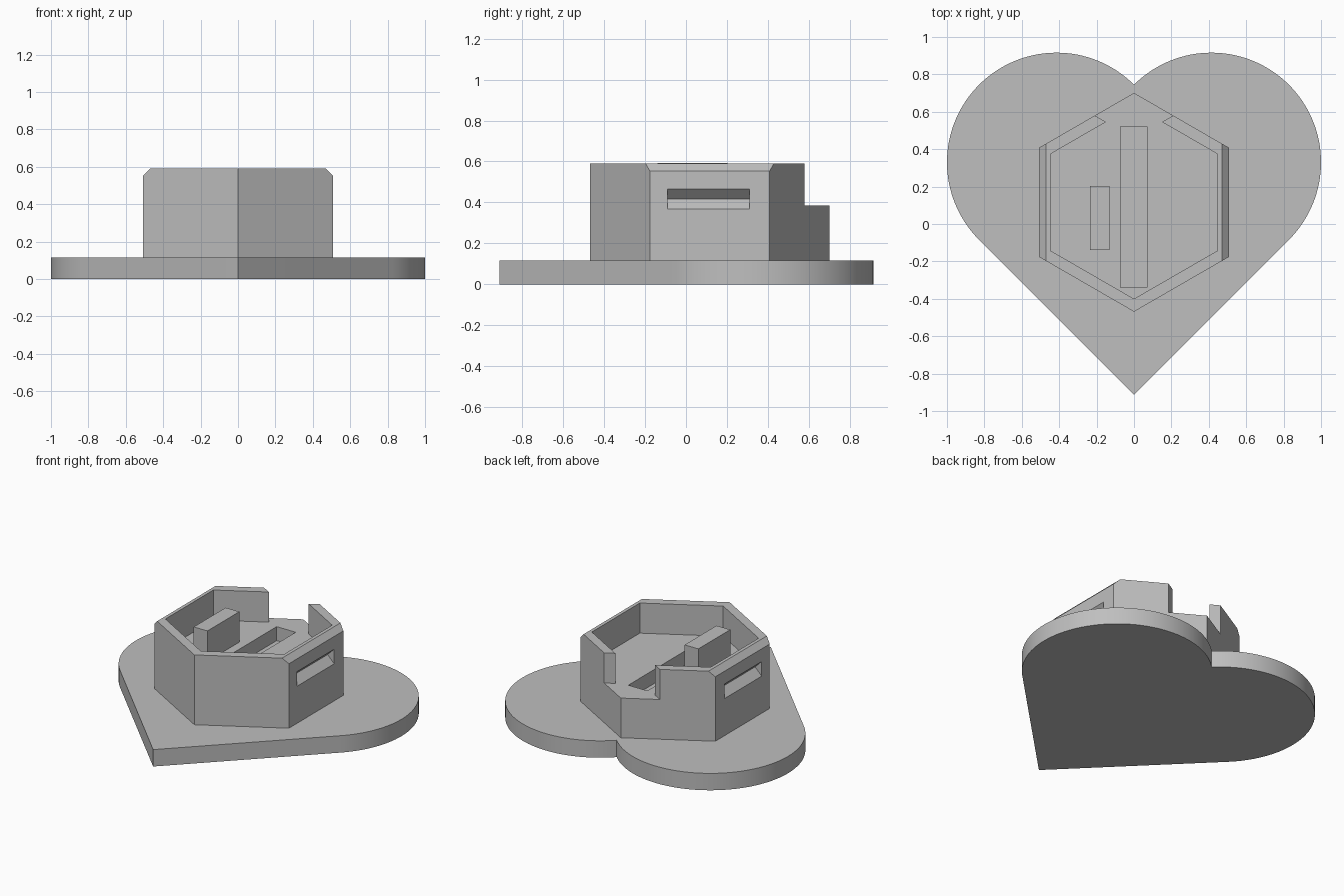
import bpy, bmesh, math
from mathutils import Vector

cube = bpy.data.objects.get("Cube")
if cube:
    bpy.data.objects.remove(cube, do_unlink=True)

grey = bpy.data.materials.new("plain grey")
grey.use_nodes = True
grey.diffuse_color = (0.52, 0.52, 0.52, 1)
grey.node_tree.nodes["Principled BSDF"].inputs["Base Color"].default_value = (0.52, 0.52, 0.52, 1)


def prism(name, outline, low, high, along_y=False):
    """Extrude an xy outline along z, or an xz outline along y."""
    def place(p, t):
        return Vector((p[0], t, p[1])) if along_y else Vector((p[0], p[1], t))
    bm = bmesh.new()
    face = bm.faces.new([bm.verts.new(place(p, low)) for p in outline])
    ext = bmesh.ops.extrude_face_region(bm, geom=[face])
    moved = [v for v in ext["geom"] if isinstance(v, bmesh.types.BMVert)]
    shift = place((0, 0), high - low)
    bmesh.ops.translate(bm, verts=moved, vec=shift)
    bmesh.ops.recalc_face_normals(bm, faces=bm.faces)
    mesh = bpy.data.meshes.new(name)
    bm.to_mesh(mesh)
    bm.free()
    mesh.materials.append(grey)
    obj = bpy.data.objects.new(name, mesh)
    bpy.context.collection.objects.link(obj)
    return obj


def cut(target, cutter, operation="DIFFERENCE"):
    cutter.hide_render = True
    mod = target.modifiers.new("cut", "BOOLEAN")
    mod.operation, mod.solver, mod.object = operation, "EXACT", cutter
    bpy.ops.object.select_all(action="DESELECT")
    bpy.context.view_layer.objects.active = target
    target.select_set(True)
    bpy.ops.object.modifier_apply(modifier=mod.name)
    bpy.data.objects.remove(cutter, do_unlink=True)


def box(x0, x1, y0, y1):
    return [(x0, y0), (x1, y0), (x1, y1), (x0, y1)]


def hexagon(radius):
    return [(radius * math.sin(math.pi * i / 3), 0.116 + radius * math.cos(math.pi * i / 3))
            for i in range(6)]


# Heart plate: right lobe arc, mirrored, closed by the tip
cx, cy, r = 0.414, 0.33, 0.586
start, end = -math.pi / 4, math.pi * 0.75
end = math.pi - math.acos(cx / r)
steps = 64
lobe = []
for i in range(steps + 1):
    a = start + (end - start) * i / steps
    lobe.append((cx + r * math.cos(a), cy + r * math.sin(a)))
lobe[-1] = (0, lobe[-1][1])
mirrored = [(-x, y) for x, y in reversed(lobe[:-1])]
plate = prism("heart_plate", [(0, -0.912)] + lobe + mirrored, 0, 0.115)
bpy.ops.object.select_all(action="DESELECT")
bpy.context.view_layer.objects.active = plate
plate.select_set(True)
bpy.ops.object.shade_smooth_by_angle(angle=math.radians(30))

# Hexagonal holder, with its side rims chamfered
FLOOR, TOP = 0.385, 0.59
holder = prism("hex_holder", hexagon(0.585), 0.11, TOP)
rim = [(0.6, 0), (0.6, 0.457), (0.467, TOP), (0.467, 0.7)]
rim = [(0.6, 0), (0.6, 0.46), (0.36, 0.7)]
cut(holder, prism("rim_cutter", rim + [(-x, z) for x, z in reversed(rim)], -1, 1, True), "INTERSECT")

# Cavity and the gap in the back wall
cut(holder, prism("cavity_cutter", hexagon(0.516), FLOOR, 0.8))
slope = math.tan(math.pi / 6)
gap = [(0, 0.459), (0.6, 0.459 + 0.6 * slope), (-0.6, 0.459 + 0.6 * slope)]
cut(holder, prism("gap_cutter", gap, FLOOR, 0.8))

# Slot sunk into the floor
cut(holder, prism("floor_slot_cutter", box(-0.073, 0.07, -0.34, 0.52), 0.29, 0.5))

# V-shaped grip grooves on both sides
for side in (1, -1):
    groove = [(side * 0.457, 0.417), (side * 0.527, 0.487), (side * 0.527, 0.347)]
    cut(holder, prism("groove_cutter", groove, -0.09, 0.31, True))

# Raised bar beside the slot
prism("raised_bar", box(-0.235, -0.132, -0.14, 0.203), FLOOR - 0.01, 0.592)
